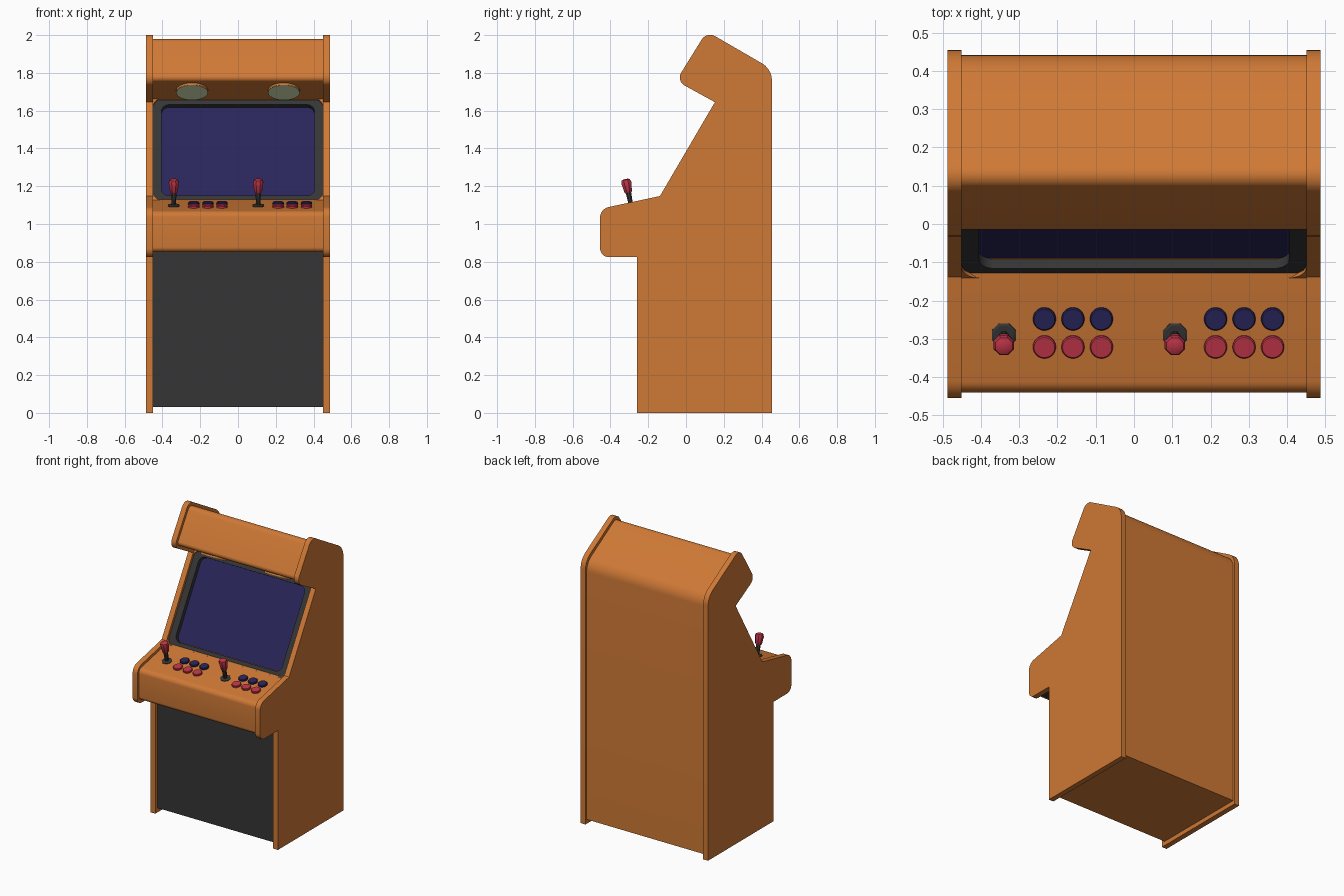
import bpy, bmesh, math
from mathutils import Matrix, Vector

if "Cube" in bpy.data.objects:
    bpy.data.objects.remove(bpy.data.objects["Cube"])


def material(name, rgb):
    m = bpy.data.materials.new(name)
    m.diffuse_color = (*rgb, 1)
    m.use_nodes = True
    m.node_tree.nodes["Principled BSDF"].inputs["Base Color"].default_value = m.diffuse_color
    return m


ORANGE = material("orange_wood", (0.62, 0.19, 0.036))
DARK = material("dark_grey", (0.036, 0.036, 0.036))
GLASS = material("screen_blue", (0.022, 0.018, 0.10))
RED = material("red_plastic", (0.52, 0.035, 0.065))
LAMP = material("pale_lamp", (0.75, 0.85, 0.5))


def finish(name, bm, mats, matrix=Matrix()):
    bmesh.ops.recalc_face_normals(bm, faces=bm.faces)
    me = bpy.data.meshes.new(name)
    bm.to_mesh(me)
    bm.free()
    for m in mats:
        me.materials.append(m)
    ob = bpy.data.objects.new(name, me)
    ob.matrix_world = matrix
    bpy.context.collection.objects.link(ob)
    return ob


def rounded(points, seg=5):
    """Points are (u, v, cut); a cut above zero rounds that corner."""
    out = []
    for i, (u, v, c) in enumerate(points):
        p = Vector((u, v))
        if c == 0:
            out.append(p)
            continue
        a = p + (Vector(points[i - 1][:2]) - p).normalized() * c
        b = p + (Vector(points[(i + 1) % len(points)][:2]) - p).normalized() * c
        # circular arc tangent to both edges
        half = (a - p).angle(b - p) / 2
        centre = p + ((a + b) / 2 - p).normalized() * (c / math.cos(half))
        for k in range(seg + 1):
            t = k / seg
            mid = a.lerp(b, t) - centre
            out.append(centre + mid.normalized() * (a - centre).length)
    return out


def extrude_x(name, pts, x0, x1, mats, dark_edges=()):
    bm = bmesh.new()
    n = len(pts)
    lo, hi = [[bm.verts.new((x, p.x, p.y)) for p in pts] for x in (x0, x1)]
    bm.faces.new(lo)
    bm.faces.new(hi[::-1])
    for i in range(n):
        j = (i + 1) % n
        f = bm.faces.new((lo[i], lo[j], hi[j], hi[i]))
        f.material_index = 1 if i - n in dark_edges else 0
    return finish(name, bm, mats)


def rect(w, h, r):
    return rounded([(-w, -h, r), (w, -h, r), (w, h, r), (-w, h, r)])


def ring(name, outer, inner, z0, z1, mat, matrix):
    bm = bmesh.new()
    loops = [[bm.verts.new((p.x, p.y, z)) for p in pts]
             for pts, z in ((outer, z0), (outer, z1), (inner, z1), (inner, z0))]
    n = len(outer)
    for k in range(4):
        a, b = loops[k], loops[(k + 1) % 4]
        for i in range(n):
            j = (i + 1) % n
            bm.faces.new((a[i], a[j], b[j], b[i]))
    return finish(name, bm, [mat], matrix)


def lathe(name, profile, seg, mat, matrix):
    bm = bmesh.new()
    loops = [[bm.verts.new((r * math.cos(2 * math.pi * (i + .5) / seg),
                            r * math.sin(2 * math.pi * (i + .5) / seg), z))
              for i in range(seg)] for r, z in profile]
    for a, b in zip(loops, loops[1:]):
        for i in range(seg):
            j = (i + 1) % seg
            bm.faces.new((a[i], a[j], b[j], b[i]))
    bm.faces.new(loops[0])
    bm.faces.new(loops[-1])
    return finish(name, bm, [mat], matrix)


def frame(x, y, z, angle):
    return Matrix.Translation((x, y, z)) @ Matrix.Rotation(angle, 4, 'X')


# Side panels
side = rounded([(-.26, 0, 0), (.455, 0, 0), (.455, 1.82, .06), (.11, 2.02, .05),
                (-.0525, 1.758, .05), (.153, 1.645, 0), (-.138, 1.148, 0),
                (-.455, 1.08, .045), (-.455, .825, .045), (-.26, .825, 0)])
for s, label in ((-1, "left"), (1, "right")):
    extrude_x("side_panel_" + label, side, s * .45, s * .487, [ORANGE])

# Cabinet body, with dark lower front and underside of the control shelf
body = rounded([(-.235, .03, 0), (.442, .03, 0), (.442, 1.80, .06), (.1164, 1.992, .035),
                (-.024, 1.766, .025), (.2073, 1.641, 0), (-.0858, 1.138, 0),
                (-.44, 1.064, .028), (-.44, .852, .025), (-.235, .852, 0)])
extrude_x("cabinet_body", body, -.451, .451, [ORANGE, DARK], (-1, -2))

# Screen, bezel and orange surround; local z is the depth from the side panel edge
tilt = math.atan2(.864, .504)
scr = frame(0, -.138 + (1.40 - 1.148) / 1.715, 1.40, tilt)
bezel_edge = rect(.45, .312, .05)
ring("screen_surround", rect(.451, .313, .001), bezel_edge, -.05, -.008, ORANGE, scr)
ring("screen_bezel", bezel_edge, rect(.405, .279, .04), -.055, -.018, DARK, scr)
bm = bmesh.new()
bm.faces.new([bm.verts.new((p.x, p.y, -.047)) for p in rect(.41, .284, .04)])
finish("screen", bm, [GLASS], scr)

# Lamps under the header
for x in (-.243, .243):
    m = frame(x, .085, 1.707, math.pi - .496)
    lathe("lamp_rim", [(.085, -.01), (.085, .012)], 32, ORANGE, m)
    lathe("lamp_lens", [(.083, .005), (.083, .0135)], 32, LAMP, m)


# Controls for two players
def on_panel(x, y):
    return frame(x, y, 1.156 + .21 * y, math.atan(.21))


for x in (-.34, .107):
    m = on_panel(x, -.29)
    lathe("joystick_base", [(.034, -.005), (.034, .004), (.028, .008)], 8, DARK, m)
    lathe("joystick_shaft", [(.012, 0), (.016, .08)], 8, DARK, m)
    lathe("joystick_grip", [(.017, .07), (.022, .078), (.029, .126), (.024, .141),
                            (.014, .146)], 8, RED, m)
    for k in range(3):
        for y, mat, label in ((-.247, GLASS, "blue"), (-.32, RED, "red")):
            lathe("button_" + label, [(.03, -.005), (.03, .009), (.027, .013)], 24, mat,
                  on_panel(x + .106 + k * .0745, y))

# Smooth rounded corners, keep real edges sharp
for ob in bpy.context.collection.objects:
    ob.select_set(True)
    bpy.context.view_layer.objects.active = ob
bpy.ops.object.shade_smooth_by_angle(angle=math.radians(30))
